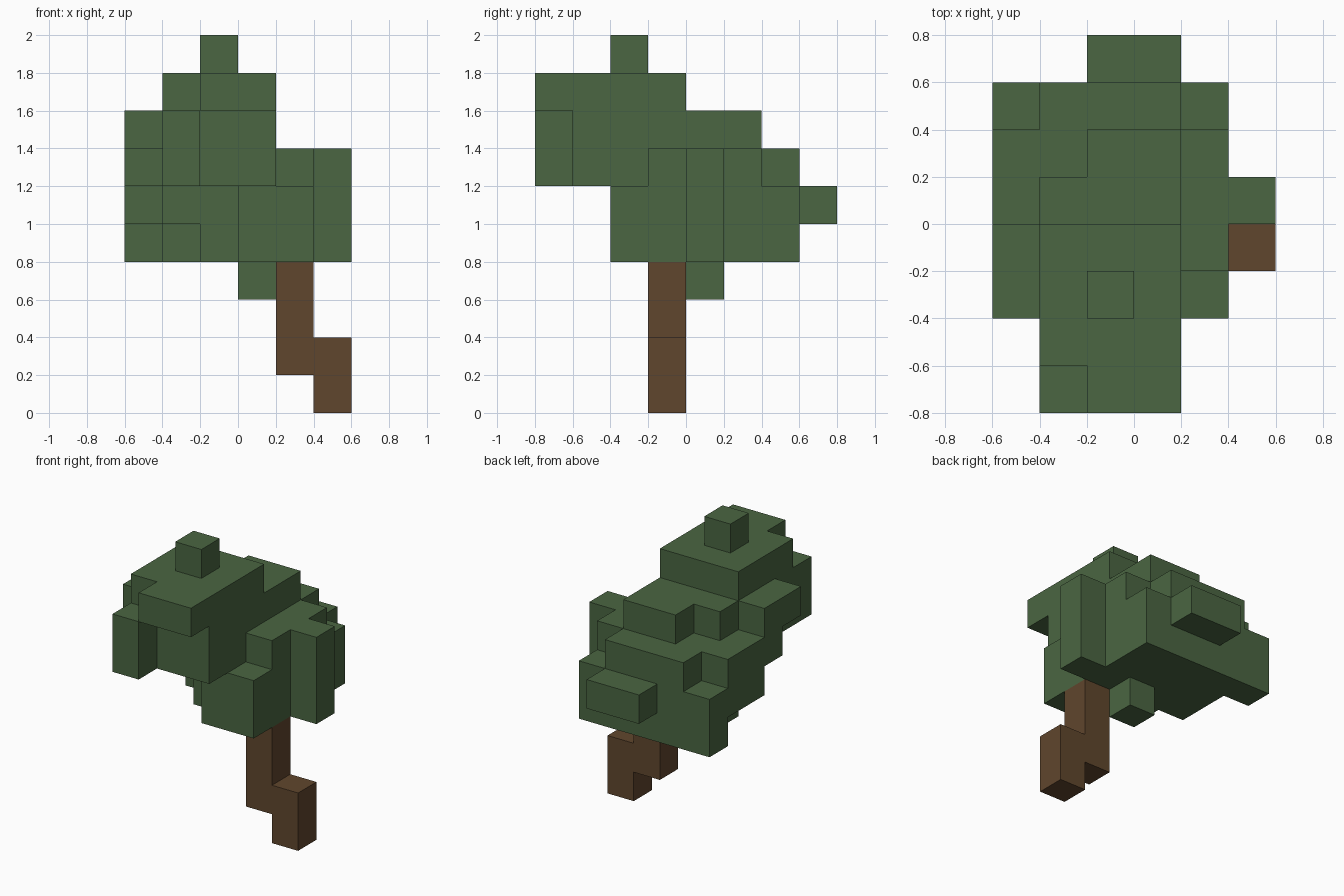
import bpy
import bmesh
from mathutils import Vector

U = 0.2  # edge length of one block

cube = bpy.data.objects.get("Cube")
if cube:
    bpy.data.objects.remove(cube, do_unlink=True)


def make_material(name, color):
    mat = bpy.data.materials.new(name)
    mat.use_nodes = True
    mat.diffuse_color = color
    mat.node_tree.nodes["Principled BSDF"].inputs["Base Color"].default_value = color
    return mat


def blocks(x0, x1, y0, y1, z0, z1):
    """Unit cells filling a box, in block units."""
    return {(x, y, z) for x in range(x0, x1) for y in range(y0, y1) for z in range(z0, z1)}


def build(name, boxes, mat):
    """Join boxes of cells into one shell with only the outer faces."""
    cells = set().union(*(blocks(*b) for b in boxes))
    bm = bmesh.new()
    for cell in cells:
        centre = Vector(cell) + Vector((0.5, 0.5, 0.5))
        for axis in range(3):
            for sign in (-1, 1):
                n = Vector((0, 0, 0))
                n[axis] = sign
                if tuple(int(c + d) for c, d in zip(cell, n)) in cells:
                    continue
                u = Vector((0, 0, 0))
                u[(axis + 1) % 3] = 0.5
                v = n.cross(u)
                mid = centre + n * 0.5
                corners = (mid - u - v, mid + u - v, mid + u + v, mid - u + v)
                bm.faces.new([bm.verts.new(c * U) for c in corners])
    bmesh.ops.remove_doubles(bm, verts=bm.verts, dist=0.001)
    bmesh.ops.dissolve_limit(bm, angle_limit=0.01, verts=bm.verts, edges=bm.edges)
    mesh = bpy.data.meshes.new(name)
    bm.to_mesh(mesh)
    bm.free()
    mesh.materials.append(mat)
    obj = bpy.data.objects.new(name, mesh)
    bpy.context.collection.objects.link(obj)
    return obj


leaf_green = make_material("leaf green", (0.069, 0.133, 0.054, 1))
bark_brown = make_material("bark brown", (0.117, 0.061, 0.026, 1))

# Trunk: offset foot and upper stem
build("trunk", [(2, 3, -1, 0, 0, 2), (1, 2, -1, 0, 1, 4)], bark_brown)

# Foliage: boxes as x, y and z ranges in block units, from bottom to top
build("foliage", [
    (0, 1, 0, 1, 3, 4),        # hanging leaf
    (0, 2, -2, 3, 4, 6),       # lower core
    (-1, 0, -1, 3, 4, 6),
    (-2, -1, 0, 3, 4, 6),
    (-3, -2, 2, 3, 4, 6),      # back corner
    (2, 3, 0, 1, 4, 7),        # side column
    (-2, -1, -1, 0, 5, 6),
    (-3, -2, 0, 2, 5, 7),      # side shelf
    (-1, 1, 3, 4, 5, 6),       # back ledge
    (-2, 1, -3, 3, 6, 7),      # middle layer
    (1, 2, -1, 2, 6, 7),
    (-3, -2, -1, 0, 6, 7),
    (-2, -1, -4, -3, 6, 8),    # front column
    (-2, 1, -3, 1, 7, 8),      # upper layer
    (-1, 1, 1, 2, 7, 8),
    (-3, -2, -2, 0, 7, 8),
    (-1, 1, -4, 0, 8, 9),      # crown and overhang
    (-2, -1, -3, 0, 8, 9),
    (-1, 0, -2, -1, 9, 10),    # top block
], leaf_green)
